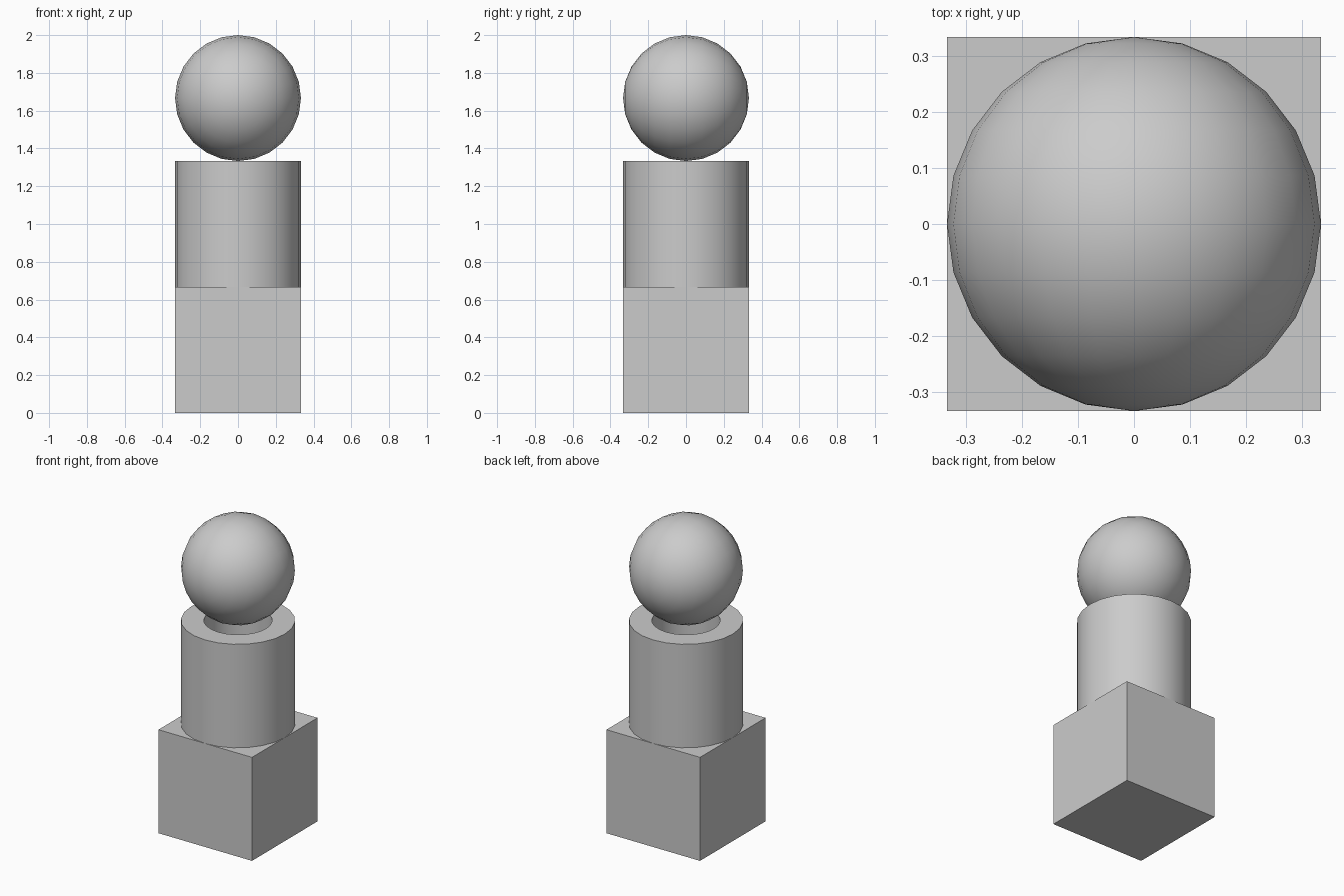
import bpy, bmesh, math

if "Cube" in bpy.data.objects:
    bpy.data.objects.remove(bpy.data.objects["Cube"])

U = 2 / 3          # height of each stacked part
R = U / 2          # outer radius
SIDES = 24


def finish(name, bm, z, smooth=True):
    bmesh.ops.recalc_face_normals(bm, faces=bm.faces)
    mesh = bpy.data.meshes.new(name)
    bm.to_mesh(mesh)
    bm.free()
    obj = bpy.data.objects.new(name, mesh)
    obj.location.z = z
    bpy.context.collection.objects.link(obj)
    if smooth:
        bpy.ops.object.select_all(action='DESELECT')
        obj.select_set(True)
        bpy.context.view_layer.objects.active = obj
        bpy.ops.object.shade_smooth_by_angle(angle=math.radians(30))
    return obj


# Base cube
bm = bmesh.new()
bmesh.ops.create_cube(bm, size=U)
finish("base_cube", bm, U / 2, smooth=False)

# Hollow tube: rectangular wall section swept round z
bm = bmesh.new()
section = [(R, -R), (R, R), (0.2, R), (0.2, -R)]
rings = [[bm.verts.new((r * math.cos(a), r * math.sin(a), z)) for r, z in section]
         for a in (math.tau * i / SIDES for i in range(SIDES))]
for i in range(SIDES):
    a, b = rings[i], rings[(i + 1) % SIDES]
    for j in range(4):
        k = (j + 1) % 4
        bm.faces.new((a[j], b[j], b[k], a[k]))
finish("middle_tube", bm, 1.5 * U)

# Sphere with its poles along y
bm = bmesh.new()
bmesh.ops.create_uvsphere(bm, u_segments=SIDES, v_segments=SIDES // 2, radius=R)
for v in bm.verts:
    x, y, z = v.co
    v.co = (x, -z, y)
finish("top_sphere", bm, 2.5 * U)
